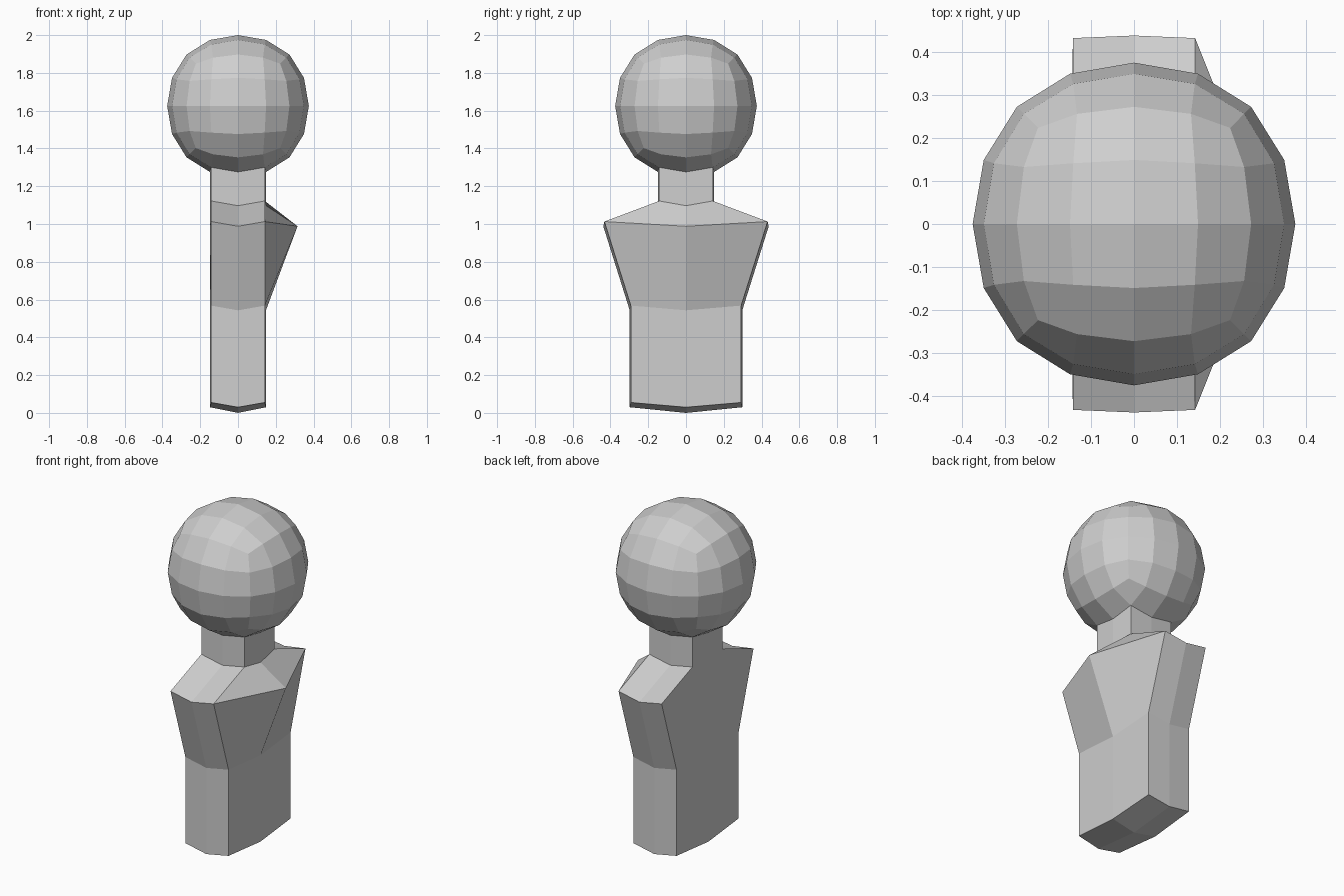
import bpy, bmesh

if "Cube" in bpy.data.objects:
    bpy.data.objects.remove(bpy.data.objects["Cube"])

grey = bpy.data.materials.new("light_grey")
grey.diffuse_color = (0.62, 0.62, 0.62, 1)
grey.use_nodes = True
grey.node_tree.nodes["Principled BSDF"].inputs["Base Color"].default_value = grey.diffuse_color


def make_object(name, bm):
    bmesh.ops.recalc_face_normals(bm, faces=bm.faces)
    mesh = bpy.data.meshes.new(name)
    bm.to_mesh(mesh)
    bm.free()
    mesh.materials.append(grey)
    obj = bpy.data.objects.new(name, mesh)
    bpy.context.collection.objects.link(obj)
    return obj


# Head: a cube rounded by two subdivision levels, left faceted
HEAD_RADIUS = 0.375
bm = bmesh.new()
bmesh.ops.create_cube(bm, size=2 * HEAD_RADIUS / 0.8395)
head = make_object("head", bm)
head.location.z = 2 - HEAD_RADIUS
rounding = head.modifiers.new("rounding", 'SUBSURF')
rounding.levels = rounding.render_levels = 2

# Torso and neck: eight-point rings (half depth, corner z, chest x)
HALF_WIDTH, BULGE, DROP = 0.142, 0.006, 0.025
SIDE = HALF_WIDTH + BULGE
rings = [
    (0.292, 0.055, SIDE),   # base
    (0.292, 0.568, SIDE),   # waist
    (0.432, 1.013, 0.315),  # shoulders, with pointed chest
    (0.142, 1.122, SIDE),   # neck root
    (0.142, 1.36, SIDE),    # neck top, inside the head
]
bm = bmesh.new()
loops = []
for depth, z, chest in rings:
    low = z - DROP
    points = [
        (-HALF_WIDTH, -depth, z), (0, -depth - BULGE, low),
        (HALF_WIDTH, -depth, z), (chest, 0, low),
        (HALF_WIDTH, depth, z), (0, depth + BULGE, low),
        (-HALF_WIDTH, depth, z), (-SIDE, 0, low),
    ]
    loops.append([bm.verts.new(p) for p in points])
for a, b in zip(loops, loops[1:]):
    for i in range(8):
        j = (i + 1) % 8
        bm.faces.new((a[i], a[j], b[j], b[i]))
# Four-quad caps, the lower one bulging down to the ground
for loop, z in ((loops[0], 0.0), (loops[-1], 1.36)):
    centre = bm.verts.new((0, 0, z))
    for i in range(0, 8, 2):
        bm.faces.new((loop[i - 1], loop[i], loop[i + 1], centre))
make_object("torso_and_neck", bm)
